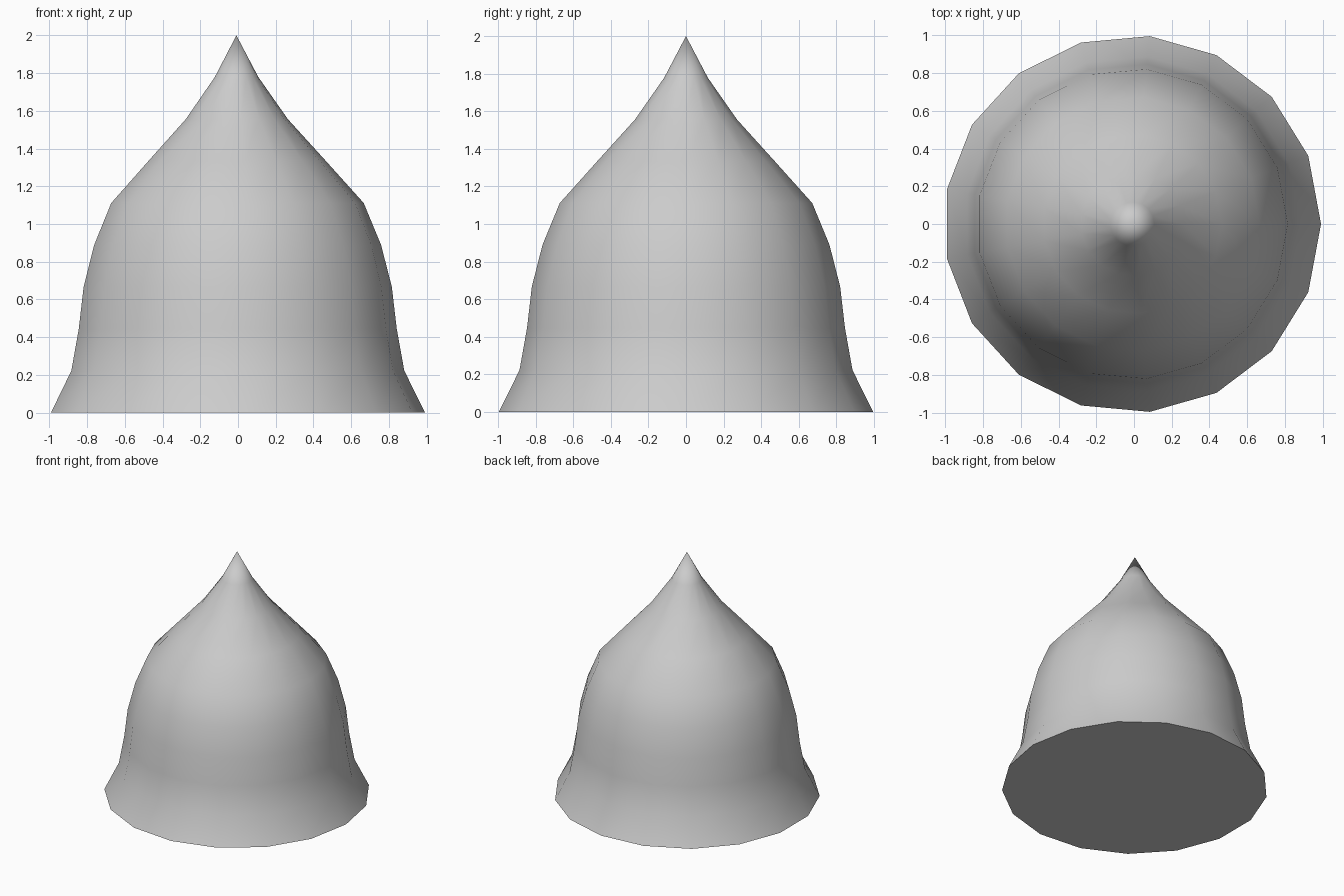
import bpy, bmesh
from math import cos, sin, pi, radians

if "Cube" in bpy.data.objects:
    bpy.data.objects.remove(bpy.data.objects["Cube"])

SIDES, LEVELS, HEIGHT = 17, 9, 2.0
CENTRE_X = -(1 - cos(pi / SIDES)) / 2   # odd side count: centre the bounding box

# Radii from the flared foot up, evenly spaced in height
radii = [1.0, 0.89, 0.85, 0.824, 0.767, 0.675, 0.475, 0.273, 0.117]

# Bell-shaped body: stacked rings closed by a tip and a flat base
bm = bmesh.new()
rings = []
for level, r in enumerate(radii):
    z = HEIGHT * level / LEVELS
    rings.append([bm.verts.new((CENTRE_X + r * cos(2 * pi * i / SIDES),
                                r * sin(2 * pi * i / SIDES), z))
                  for i in range(SIDES)])
tip = bm.verts.new((CENTRE_X, 0, HEIGHT))
for i in range(SIDES):
    j = (i + 1) % SIDES
    for low, high in zip(rings, rings[1:]):
        bm.faces.new((low[i], low[j], high[j], high[i]))
    bm.faces.new((rings[-1][i], rings[-1][j], tip))
bm.faces.new(rings[0][::-1])

mesh = bpy.data.meshes.new("bell_body")
bm.to_mesh(mesh)
bm.free()
body = bpy.data.objects.new("bell_body", mesh)
bpy.context.collection.objects.link(body)

# Smooth wall, sharp base rim
bpy.context.view_layer.objects.active = body
body.select_set(True)
bpy.ops.object.shade_smooth_by_angle(angle=radians(40))
